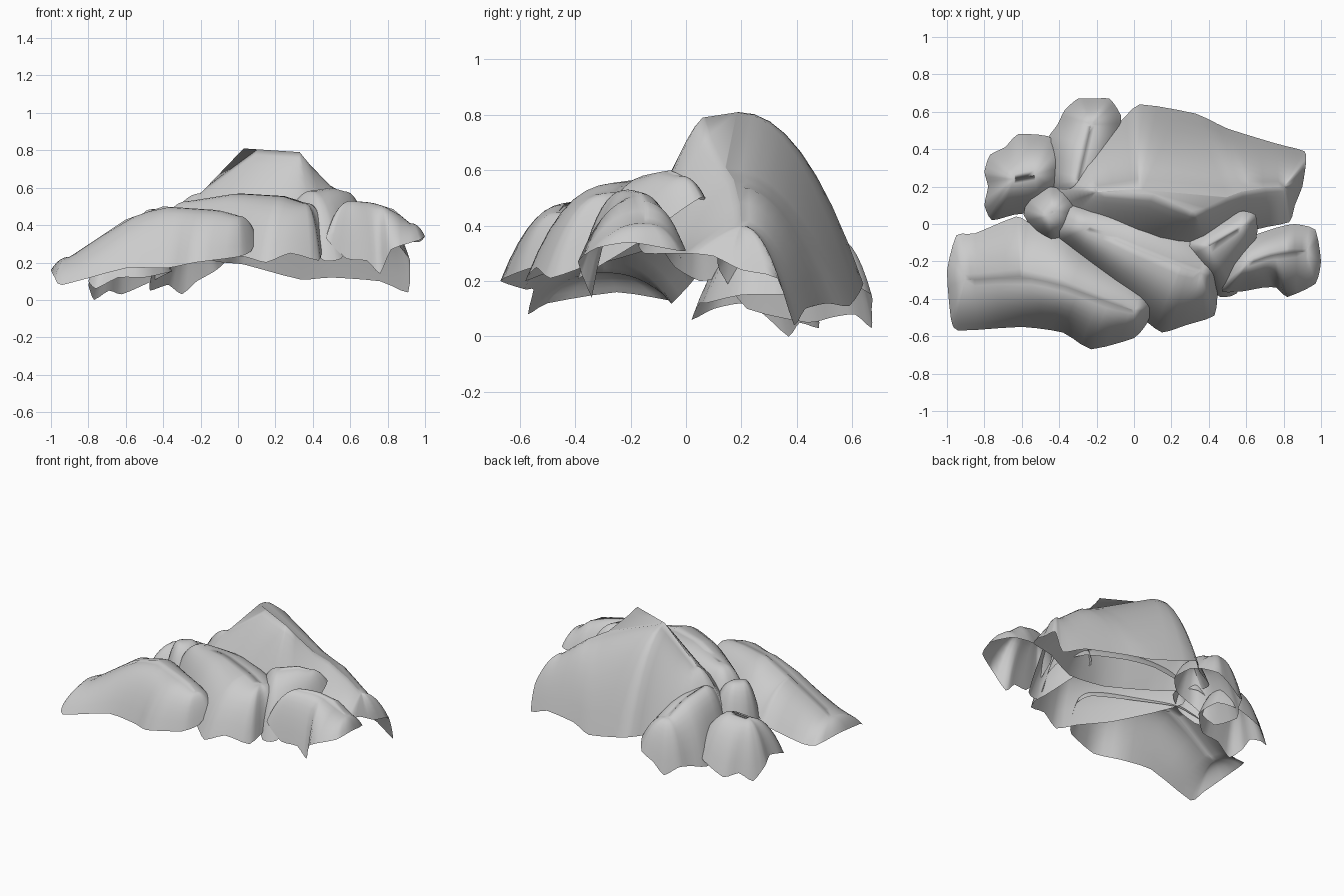
import bpy, bmesh
from mathutils import Vector


def nearest_on_ridge(p, ridge):
    """Closest point, seen from above, on the ridge polyline."""
    best = None
    for a, b in zip(ridge, ridge[1:]):
        d = b - a
        t = max(0, min(1, (p - a).xy.dot(d.xy) / d.xy.length_squared))
        q = a + d * t
        if best is None or (q - p).xy.length < (best - p).xy.length:
            best = q
    return best


def shell(name, ridge, rim, power=2.4, front_power=None, rings=8, sub=3):
    """Open rock crust: falls from a ridge line to an uneven rim."""
    ridge = [Vector(r) for r in ridge]
    rim = [Vector(r) for r in rim]
    n = len(rim)
    loop = []
    for i in range(n):
        p0, p1, p2, p3 = (rim[(i + k - 1) % n] for k in range(4))
        for s in range(sub):
            t = s / sub
            curve = 0.5 * (2 * p1 + (p2 - p0) * t
                           + (2 * p0 - 5 * p1 + 4 * p2 - p3) * t * t
                           + (3 * p1 - p0 - 3 * p2 + p3) * t ** 3)
            loop.append(curve.lerp(p1.lerp(p2, t), 0.5))
    bm = bmesh.new()
    grid = []
    for p in loop:
        q = nearest_on_ridge(p, ridge)
        e = front_power if front_power and p.y < q.y else power
        col = []
        for k in range(rings + 1):
            t = k / rings
            v = q.lerp(p, t)
            v.z = q.z + (p.z - q.z) * t ** e
            col.append(bm.verts.new(v))
        grid.append(col)
    for i, a in enumerate(grid):
        b = grid[(i + 1) % len(grid)]
        for k in range(rings):
            bm.faces.new((a[k], a[k + 1], b[k + 1], b[k]))
    bmesh.ops.remove_doubles(bm, verts=bm.verts, dist=0.002)
    # close the seam along the ridge
    inner = [e for e in bm.edges if e.is_boundary
             and all(min((v.co - nearest_on_ridge(v.co, ridge)).length, 1) < 0.003
                     for v in e.verts)]
    if len(inner) > 2:
        bmesh.ops.holes_fill(bm, edges=inner, sides=0)
    bmesh.ops.recalc_face_normals(bm, faces=bm.faces)
    if sum(f.normal.z * f.calc_area() for f in bm.faces) < 0:
        bmesh.ops.reverse_faces(bm, faces=bm.faces)
    me = bpy.data.meshes.new(name)
    bm.to_mesh(me)
    bm.free()
    for f in me.polygons:
        f.use_smooth = True
    ob = bpy.data.objects.new(name, me)
    bpy.context.collection.objects.link(ob)
    return ob


# tall central peak
shell("main_peak",
      [(-.2, .17, .57), (.03, .19, .81), (.33, .06, .79), (.46, .13, .63),
       (.62, .19, .54), (.8, .2, .4)],
      [(.83, .01, .3), (.86, .1, .29), (.9, .2, .24), (.92, .33, .21),
       (.91, .39, .04), (.76, .43, .1), (.5, .51, .12), (.33, .59, .11),
       (.03, .64, .19), (-.08, .54, .2), (-.28, .4, .24), (-.4, .18, .35),
       (-.25, -.02, .37), (.1, -.17, .34), (.4, -.15, .3), (.65, -.03, .3)],
      power=2.1, front_power=1.3)

# front slabs
shell("front_left_slab",
      [(-.9, -.3, .23), (-.75, -.29, .33), (-.6, -.28, .43), (-.4, -.32, .5),
       (-.1, -.43, .48), (.0, -.46, .45)],
      [(-.98, -.5, .12), (-.94, -.57, .08), (-.6, -.55, .17), (-.38, -.58, .17),
       (-.23, -.67, .2), (.0, -.61, .23), (.07, -.53, .26), (.1, -.44, .34),
       (.05, -.35, .37), (-.2, -.2, .36), (-.4, -.06, .33), (-.55, .0, .26),
       (-.63, .04, .22), (-.85, -.05, .12), (-.95, -.06, .13), (-1, -.25, .16)],
      power=2.3)
shell("front_middle_slab",
      [(-.25, -.02, .53), (.0, -.13, .57), (.25, -.23, .555), (.35, -.26, .52)],
      [(.47, -.16, .38), (.48, -.27, .33), (.45, -.35, .26), (.43, -.49, .21),
       (.28, -.54, .25), (.15, -.58, .2), (.04, -.5, .23), (-.12, -.36, .25),
       (-.3, -.18, .3), (-.43, -.04, .35), (-.36, .1, .38), (-.1, .08, .44),
       (.1, .04, .44), (.34, -.06, .43)],
      power=2.6)

# right hand slabs
shell("right_middle_slab",
      [(.4, -.12, .585), (.5, -.06, .6), (.57, -.02, .58)],
      [(.65, .05, .5), (.66, -.04, .44), (.63, -.17, .34), (.55, -.37, .22),
       (.46, -.39, .21), (.36, -.3, .3), (.25, -.12, .42), (.35, -.03, .46),
       (.5, .04, .47), (.58, .07, .5)],
      power=2.2)
shell("right_end_slab",
      [(.61, -.21, .53), (.72, -.17, .52), (.83, -.15, .485), (.92, -.15, .41)],
      [(1, -.2, .34), (.97, -.32, .32), (.82, -.39, .27), (.76, -.34, .14),
       (.69, -.34, .21), (.58, -.36, .22), (.47, -.36, .33), (.5, -.22, .38),
       (.6, -.08, .36), (.76, -.02, .32), (.86, .0, .31), (.97, -.03, .31)],
      power=2.4)

# back left slabs and the small knob
shell("back_left_slab",
      [(-.3, .23, .48), (-.26, .4, .44), (-.23, .53, .36)],
      [(-.13, .67, .15), (-.22, .67, .1), (-.3, .67, .03), (-.37, .61, .08),
       (-.41, .53, .07), (-.47, .44, .05), (-.47, .22, .1), (-.4, .12, .24),
       (-.25, .12, .3), (-.12, .25, .3), (-.08, .45, .26), (-.07, .58, .2)],
      power=2.4)
shell("far_left_slab",
      [(-.64, .24, .35), (-.53, .26, .37)],
      [(-.78, .2, .12), (-.8, .28, .08), (-.77, .37, .0), (-.69, .41, .05),
       (-.62, .48, .03), (-.46, .47, .1), (-.36, .38, .15), (-.36, .2, .15),
       (-.5, .07, .12), (-.64, .05, .12), (-.76, .02, .06), (-.8, .1, .1)],
      power=2.2)
shell("small_knob",
      [(-.46, .04, .485), (-.43, .07, .485)],
      [(-.31, .1, .36), (-.37, .18, .33), (-.46, .2, .28), (-.56, .14, .22),
       (-.59, .05, .2), (-.53, -.04, .25), (-.44, -.09, .33), (-.34, -.03, .38)],
      power=2.5)
